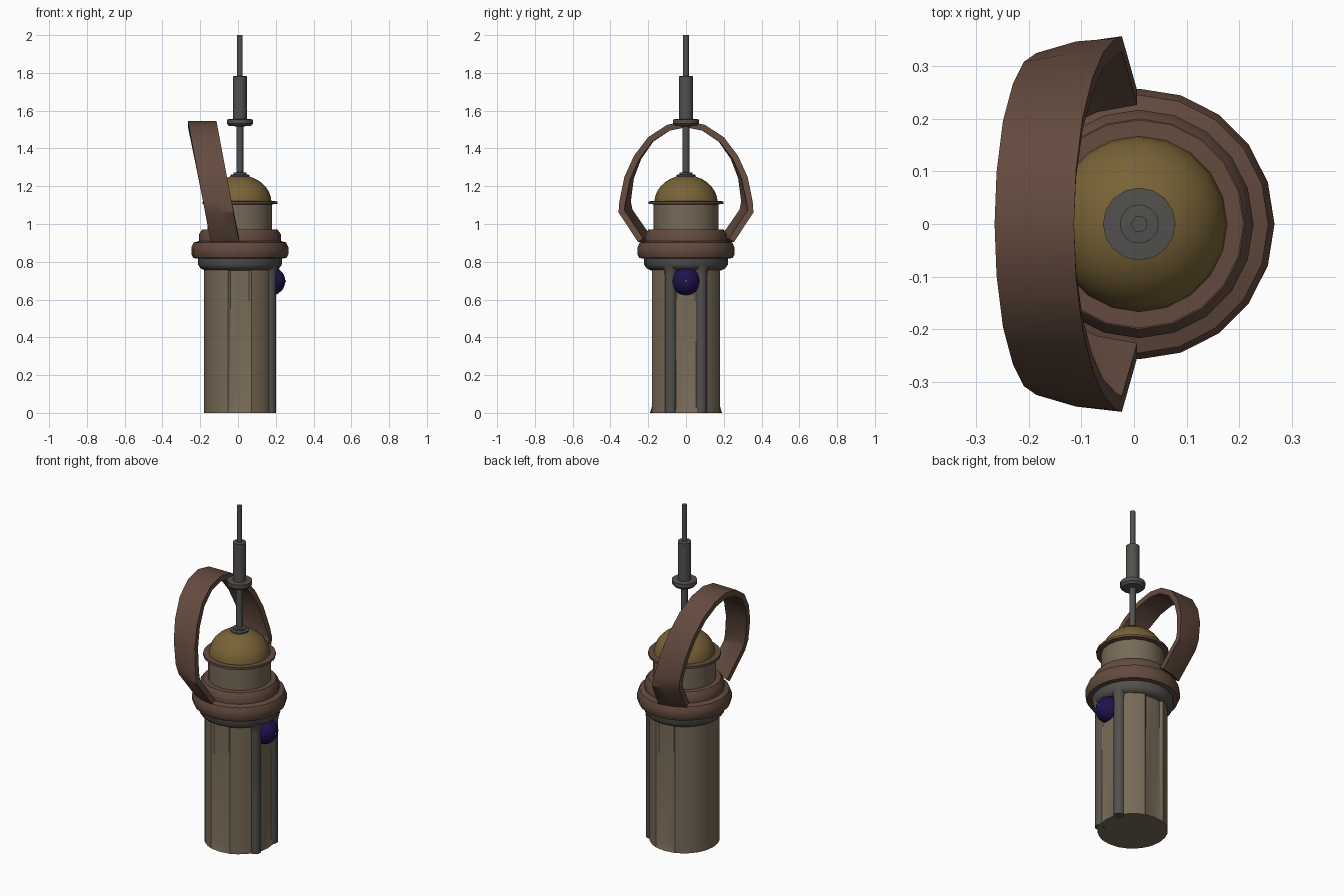
import bpy, bmesh, math
from mathutils import Vector

if "Cube" in bpy.data.objects:
    bpy.data.objects.remove(bpy.data.objects["Cube"])

CX = 0.010  # axis of the turned parts


def material(name, rgb):
    m = bpy.data.materials.new(name)
    m.diffuse_color = (*rgb, 1)
    m.use_nodes = True
    m.node_tree.nodes["Principled BSDF"].inputs["Base Color"].default_value = m.diffuse_color
    return m


TAN = material("tan", (0.185, 0.145, 0.095))
BROWN = material("brown", (0.127, 0.070, 0.049))
GOLD = material("gold", (0.190, 0.125, 0.038))
STEEL = material("steel", (0.085, 0.081, 0.075))
NAVY = material("navy", (0.014, 0.006, 0.075))
CYAN = material("cyan", (0.02, 0.25, 0.35))


def finish(name, bm, mat, angle=35):
    bmesh.ops.recalc_face_normals(bm, faces=bm.faces)
    me = bpy.data.meshes.new(name)
    bm.to_mesh(me)
    bm.free()
    me.shade_smooth()
    me.set_sharp_from_angle(angle=math.radians(angle))
    me.materials.append(mat)
    ob = bpy.data.objects.new(name, me)
    bpy.context.collection.objects.link(ob)
    return ob


def skin(name, loops, mat, angle=35):
    """Join closed loops of points into a capped solid."""
    bm = bmesh.new()
    rings = [[bm.verts.new(p) for p in loop] for loop in loops]
    n = len(rings[0])
    for a, b in zip(rings, rings[1:]):
        for i in range(n):
            j = (i + 1) % n
            bm.faces.new((a[i], a[j], b[j], b[i]))
    bm.faces.new(rings[0][::-1])
    bm.faces.new(rings[-1])
    return finish(name, bm, mat, angle)


def turned(name, profile, mat, n=20, x=CX, y=0.0):
    loops = [[(x + r * math.cos(2 * math.pi * i / n), y + r * math.sin(2 * math.pi * i / n), z)
              for i in range(n)] for r, z in profile]
    return skin(name, loops, mat)


# body: round shaft with shallow sunk panels on the right, front and back
angles = []
for c in (0, 90, 180, 270):
    cuts = (-19, -16, 0, 16, 19, 31, 45, 59) if c != 180 else (-18, 0, 18, 31, 45, 59)
    angles += [(math.radians(c + a), c != 180 and abs(a) <= 16) for a in cuts]


def body_loop(z, sunk):
    return [(CX + (0.191 - (sunk if p else 0)) * math.cos(a),
             (0.191 - (sunk if p else 0)) * math.sin(a), z) for a, p in angles]


skin("body", [body_loop(0, 0), body_loop(0.04, 0.014), body_loop(0.78, 0.014)], TAN, 30)

# two vertical pipes on the right side, flaring into the collar
for side, y in (("front", -0.08), ("back", 0.08)):
    turned("pipe_" + side, [(0.031, 0), (0.031, 0.72), (0.034, 0.75), (0.044, 0.78)],
           STEEL, 12, 0.171, y)

# stacked collar and upper drum
turned("collar", [(0.188, 0.755), (0.208, 0.765), (0.222, 0.785), (0.222, 0.825)], STEEL)
turned("shoulder_ring", [(0.21, 0.815), (0.247, 0.82), (0.257, 0.84), (0.257, 0.875),
                         (0.245, 0.902), (0.217, 0.91), (0.217, 0.945), (0.20, 0.97),
                         (0.16, 0.972)], BROWN)
turned("drum", [(0.171, 0.965), (0.171, 1.112)], TAN)
turned("rim", [(0.17, 1.104), (0.198, 1.106), (0.198, 1.120), (0.16, 1.122)], BROWN)
dome = [(0.168 * math.cos(math.radians(t)), 1.112 + 0.146 * math.sin(math.radians(t)))
        for t in (0, 12, 24, 36, 48, 60, 72, 83)]
turned("dome", dome, GOLD)

# mast
turned("mast", [(0.05, 1.245), (0.05, 1.260), (0.035, 1.263), (0.035, 1.272), (0.018, 1.274),
                (0.018, 1.517), (0.058, 1.519), (0.069, 1.531), (0.069, 1.554), (0.037, 1.556),
                (0.037, 1.782), (0.015, 1.784), (0.015, 2.0)], STEEL, 16)

# eye on the right side, with a small bright tip
bm = bmesh.new()
bmesh.ops.create_icosphere(bm, subdivisions=3, radius=0.075)
bmesh.ops.translate(bm, verts=bm.verts, vec=(0.176, 0, 0.697))
finish("eye", bm, NAVY)
bm = bmesh.new()
bmesh.ops.create_icosphere(bm, subdivisions=2, radius=0.008)
bmesh.ops.translate(bm, verts=bm.verts, vec=(0.247, 0, 0.697))
finish("eye_tip", bm, CYAN)

# handle: leaning arched band; rows are (height, y of left, middle and right edge)
half = [(0.905, 0.205, 0.240, 0.254), (1.06, 0.312, 0.346, 0.357), (1.12, 0.325, 0.347, 0.353),
        (1.25, 0.308, 0.322, 0.326), (1.36, 0.266, 0.273, 0.276), (1.46, 0.196, 0.199, 0.200),
        (1.525, 0.098, 0.099, 0.100)]
rows = half + [(1.545, 0, 0, 0)] + [(z, -a, -b, -c) for z, a, b, c in reversed(half)]


def edge(k):
    return [Vector((-0.145 + 0.0755 * k - 0.120 * (r[0] - 0.905) / 0.64, r[k + 1], r[0]))
            for r in rows]


def inset(pts, d):
    """Move an arch inwards in the y-z plane."""
    out = []
    for i, p in enumerate(pts):
        t = pts[min(i + 1, len(pts) - 1)] - pts[max(i - 1, 0)]
        out.append(p + Vector((0, -t.z, t.y)).normalized() * d)
    return out


outer = [edge(k) for k in range(3)]
inner = [inset(e, 0.033) for e in outer]
loops = [[outer[0][i], outer[1][i], outer[2][i], inner[2][i], inner[1][i], inner[0][i]]
         for i in range(len(rows))]
skin("handle", loops, BROWN, 35)
